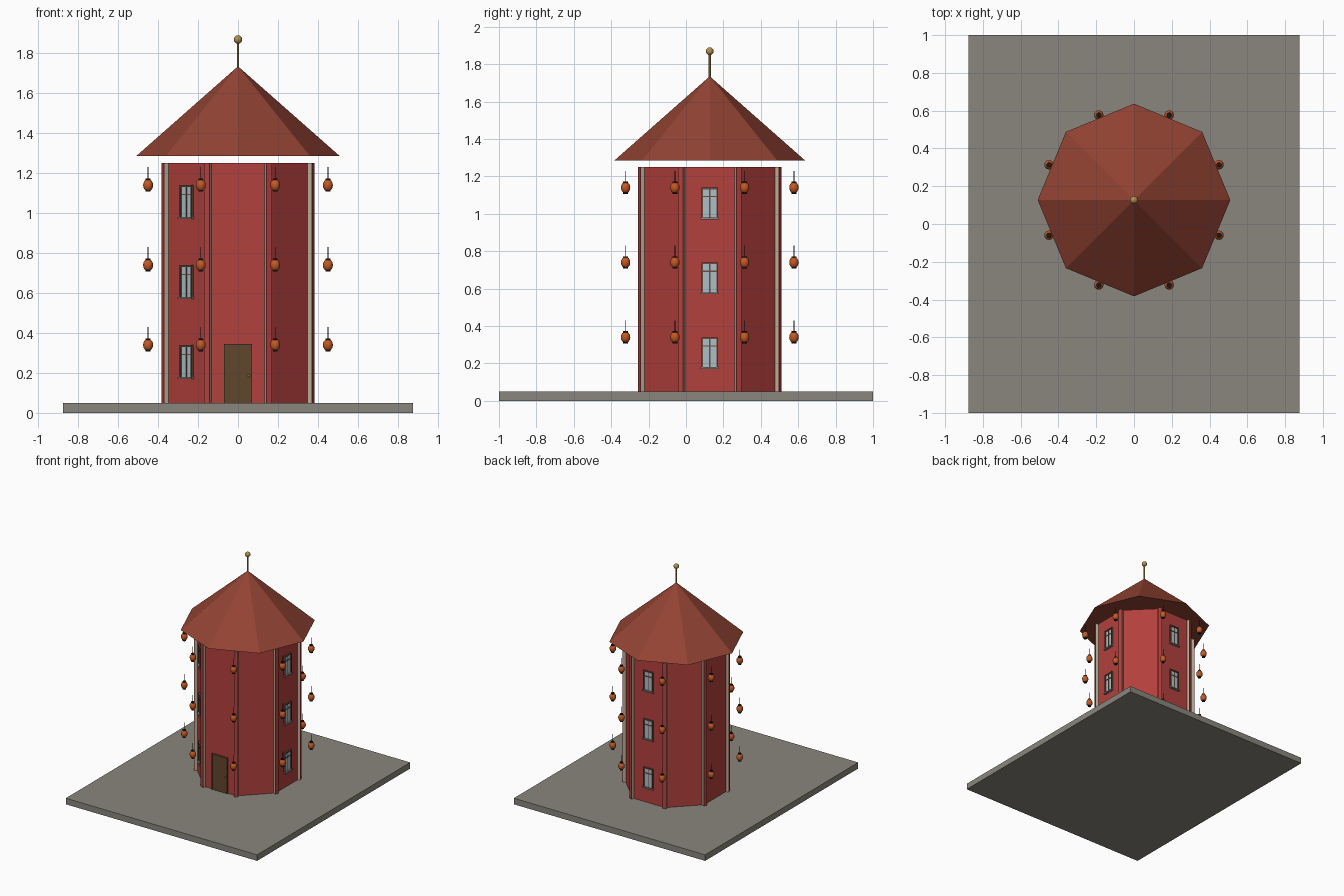
import bpy, bmesh, math
from mathutils import Matrix, Vector

if "Cube" in bpy.data.objects:
    bpy.data.objects.remove(bpy.data.objects["Cube"])

CY = 0.127            # tower axis offset
APO = 0.36            # wall distance from the axis
STEP = math.pi / 4


def mat(name, rgb):
    m = bpy.data.materials.new(name)
    m.diffuse_color = (*rgb, 1)
    m.use_nodes = True
    m.node_tree.nodes["Principled BSDF"].inputs["Base Color"].default_value = m.diffuse_color
    return m


RED = mat("wall red", (0.45, 0.052, 0.047))
ROOF = mat("roof red brown", (0.29, 0.056, 0.033))
STONE = mat("stone grey", (0.25, 0.24, 0.205))
CREAM = mat("trim cream", (0.47, 0.42, 0.31))
WOOD = mat("door brown", (0.12, 0.062, 0.026))
FRAME = mat("frame brown", (0.15, 0.07, 0.045))
GLASS = mat("window pale blue", (0.42, 0.52, 0.58))
ORANGE = mat("lantern orange", (0.56, 0.10, 0.018))
BLACK = mat("iron black", (0.012, 0.010, 0.010))
BRASS = mat("brass", (0.45, 0.28, 0.075))


def finish(bm, name, *mats):
    me = bpy.data.meshes.new(name)
    bm.normal_update()
    bm.to_mesh(me)
    bm.free()
    for m in mats:
        me.materials.append(m)
    ob = bpy.data.objects.new(name, me)
    bpy.context.collection.objects.link(ob)
    return ob


def around(angle):
    """Local x points outward from the tower axis, y sideways, z up."""
    return Matrix.Translation((0, CY, 0)) @ Matrix.Rotation(angle, 4, 'Z')


def box(name, m, lo, hi, xf=None):
    bm = bmesh.new()
    bmesh.ops.create_cube(bm, size=1)
    lo, hi = Vector(lo), Vector(hi)
    for v in bm.verts:
        v.co = (lo + hi) / 2 + v.co * (hi - lo)
    if xf is not None:
        bm.transform(xf)
    return finish(bm, name, m)


def cone(name, m, r1, r2, z0, z1, n, rot=0, at=(0, CY)):
    bm = bmesh.new()
    bmesh.ops.create_cone(bm, cap_ends=True, segments=n, radius1=r1, radius2=r2, depth=z1 - z0)
    bm.transform(Matrix.Translation((*at, (z0 + z1) / 2)) @ Matrix.Rotation(rot, 4, 'Z'))
    return finish(bm, name, m)


def ball(name, m, size, loc, u=12, v=8, smooth=True):
    bm = bmesh.new()
    bmesh.ops.create_uvsphere(bm, u_segments=u, v_segments=v, radius=1)
    bm.transform(Matrix.Translation(loc) @ Matrix.Diagonal((*size, 1)))
    for f in bm.faces:
        f.smooth = smooth
    return finish(bm, name, m)


# Ground slab, octagonal tower, pointed roof turned half a step
box("base_slab", STONE, (-0.875, -1, 0), (0.875, 1, 0.05))
cone("tower_wall", RED, APO / math.cos(STEP / 2), APO / math.cos(STEP / 2), 0.05, 1.25, 8, STEP / 2)
cone("roof", ROOF, 0.51, 0, 1.285, 1.735, 8)

# Finial
cone("finial_pole", BRASS, 0.006, 0.006, 1.72, 1.86, 8)
ball("finial_ball", BRASS, (0.021,) * 3, (0, CY, 1.869))

# Corner posts: cream sides with a red outer face
for i in range(8):
    xf = around((i + 0.5) * STEP)
    box("corner_post", CREAM, (0.372, -0.015, 0.05), (0.404, 0.015, 1.25), xf)
    box("corner_post_face", RED, (0.404, -0.015, 0.05), (0.408, 0.015, 1.25), xf)

# Hanging lanterns in three rings
for i in range(8):
    a = (i + 0.5) * STEP
    p = (0.487 * math.cos(a), CY + 0.487 * math.sin(a))
    for z in (0.34, 0.74, 1.14):
        ball("lantern", ORANGE, (0.025, 0.025, 0.031), (*p, z), 12, 8)
        cone("lantern_cap", BLACK, 0.013, 0.013, z + 0.025, z + 0.033, 10, 0, p)
        cone("lantern_foot", BLACK, 0.013, 0.013, z - 0.033, z - 0.025, 10, 0, p)
        cone("lantern_hanger", BLACK, 0.0022, 0.0022, z + 0.033, z + 0.09, 5, 0, p)

# Windows on three of the faces
for deg in (0, 90, 225):
    xf = around(math.radians(deg))
    for z in (0.18, 0.58, 0.98):
        t = z + 0.16
        box("window_glass", GLASS, (APO, -0.036, z), (APO + 0.004, 0.036, t - 0.007), xf)
        for s in (-1, 1):
            y0, y1 = sorted((s * 0.036, s * 0.044))
            box("window_jamb", FRAME, (APO, y0, z), (APO + 0.012, y1, t), xf)
        box("window_head", FRAME, (APO, -0.036, t - 0.009), (APO + 0.012, 0.036, t), xf)
        box("window_mullion", FRAME, (APO, -0.003, z), (APO + 0.008, 0.003, t - 0.009), xf)
        box("window_bar", FRAME, (APO, -0.036, z + 0.110), (APO + 0.008, 0.036, z + 0.116), xf)
        box("window_sill", STONE, (APO, -0.049, z - 0.010), (APO + 0.018, 0.049, z), xf)

# Front door with knob
front = around(-math.pi / 2)
box("door", WOOD, (APO, -0.066, 0.05), (APO + 0.009, 0.066, 0.338), front)
for s in (-1, 1):
    y0, y1 = sorted((s * 0.066, s * 0.071))
    box("door_jamb", WOOD, (APO, y0, 0.05), (APO + 0.013, y1, 0.345), front)
box("door_head", WOOD, (APO, -0.066, 0.338), (APO + 0.013, 0.066, 0.345), front)
ball("door_knob", BRASS, (0.006,) * 3, (0.055, CY - APO - 0.013, 0.185), 8, 6)
